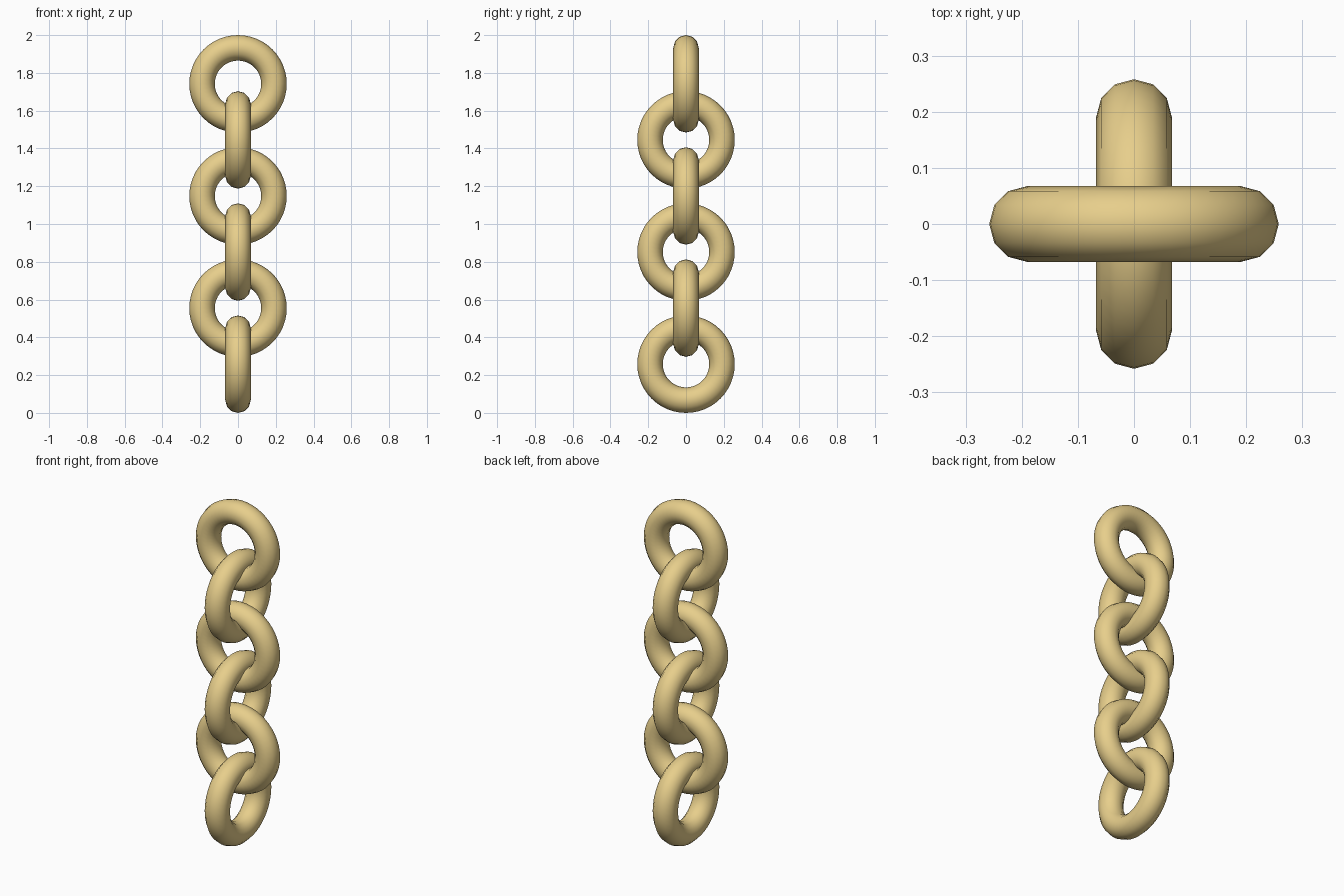
import bpy
from math import pi

if "Cube" in bpy.data.objects:
    bpy.data.objects.remove(bpy.data.objects["Cube"])

MAJOR, MINOR = 0.1905, 0.0675   # ring radius and bar radius
OUTER = MAJOR + MINOR
COUNT = 6
STEP = (2.0 - 2 * OUTER) / (COUNT - 1)


def link(i):
    # Even links face the side, odd links face the front
    rot = (0, pi / 2, 0) if i % 2 == 0 else (pi / 2, 0, 0)
    bpy.ops.mesh.primitive_torus_add(
        major_radius=MAJOR, minor_radius=MINOR,
        major_segments=48, minor_segments=12,
        location=(0, 0, OUTER + i * STEP), rotation=rot)
    ob = bpy.context.object
    ob.name = f"chain_link_{i + 1}"
    bpy.ops.object.shade_smooth()
    ob.data.materials.append(metal)


# Warm brass colour shared by all links
metal = bpy.data.materials.new("brass")
metal.diffuse_color = (0.80, 0.62, 0.26, 1)
metal.use_nodes = True
metal.node_tree.nodes["Principled BSDF"].inputs["Base Color"].default_value = metal.diffuse_color

# Chain hanging straight, bottom to top
for i in range(COUNT):
    link(i)
